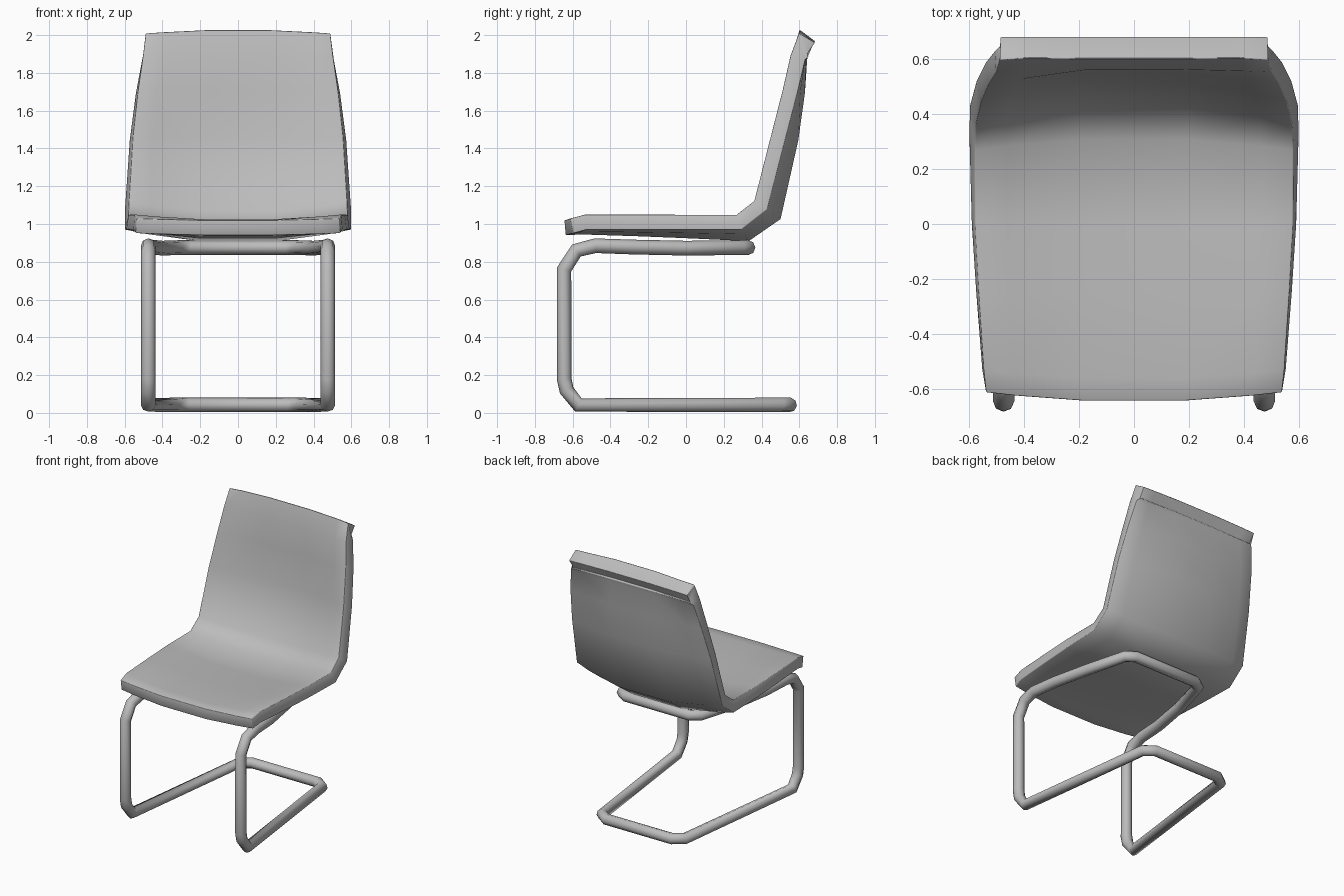
import bpy
import bmesh
import math

cube = bpy.data.objects.get("Cube")
if cube:
    bpy.data.objects.remove(cube, do_unlink=True)

grey = bpy.data.materials.new("plain_grey")
grey.use_nodes = True
COLOUR = (0.5, 0.5, 0.5, 1)
grey.diffuse_color = COLOUR
grey.node_tree.nodes["Principled BSDF"].inputs["Base Color"].default_value = COLOUR


def select_only(obj):
    bpy.ops.object.select_all(action='DESELECT')
    obj.select_set(True)
    bpy.context.view_layer.objects.active = obj


# Seat shell: side rim (y, z), half width, and how far the middle bows (dy, dz)
STATIONS = [
    (-0.605, 0.99, 0.54, -0.035, -0.01),
    (-0.53, 1.01, 0.55, -0.03, -0.025),
    (-0.25, 1.01, 0.57, 0, -0.035),
    (0, 1.01, 0.585, 0, -0.045),
    (0.28, 1.01, 0.59, 0.04, -0.06),
    (0.395, 1.10, 0.588, 0.07, -0.05),
    (0.485, 1.45, 0.565, 0.07, 0),
    (0.55, 1.70, 0.535, 0.04, 0),
    (0.592, 1.88, 0.505, 0.01, 0),
    (0.624, 1.95, 0.488, 0, 0.012),
    (0.66, 1.927, 0.485, 0, 0.008),
]
# Across the shell: fraction of half width, fraction of bow
HALF = [(1, 0), (0.8, 0.4), (0.34, 1)]
COLUMNS = [(-x, bow) for x, bow in HALF] + HALF[::-1]

bm = bmesh.new()
rows = [[bm.verts.new((x * w, y + bow * dy, z + bow * dz)) for x, bow in COLUMNS]
        for y, z, w, dy, dz in STATIONS]
for low, high in zip(rows, rows[1:]):
    for i in range(len(COLUMNS) - 1):
        bm.faces.new((low[i], low[i + 1], high[i + 1], high[i]))
mesh = bpy.data.meshes.new("seat_shell")
bm.to_mesh(mesh)
bm.free()
mesh.materials.append(grey)
shell = bpy.data.objects.new("seat_shell", mesh)
bpy.context.collection.objects.link(shell)

thick = shell.modifiers.new("thickness", 'SOLIDIFY')
thick.thickness = 0.08
thick.offset = 0
thick.use_even_offset = True
rim = shell.modifiers.new("rounded_rim", 'BEVEL')
rim.width = 0.028
rim.segments = 2
rim.limit_method = 'ANGLE'
rim.angle_limit = math.radians(62)
select_only(shell)
bpy.ops.object.shade_smooth_by_angle(angle=math.radians(60))

# Cantilever frame: one side of the tube, mirrored into a closed loop
SIDE = [
    (0.26, 0.33, 0.875), (0.32, 0.29, 0.875), (0.40, 0, 0.872),
    (0.455, -0.28, 0.878), (0.475, -0.48, 0.885), (0.475, -0.58, 0.86),
    (0.475, -0.645, 0.76), (0.475, -0.645, 0.18), (0.475, -0.632, 0.12),
    (0.475, -0.57, 0.042), (0.34, 0.50, 0.042), (0.27, 0.55, 0.042),
]
path = SIDE + [(-x, y, z) for x, y, z in reversed(SIDE)]

curve = bpy.data.curves.new("tube_frame", 'CURVE')
curve.dimensions = '3D'
curve.bevel_depth = 0.039
curve.bevel_resolution = 2
spline = curve.splines.new('POLY')
spline.points.add(len(path) - 1)
for point, place in zip(spline.points, path):
    point.co = (*place, 1)
spline.use_cyclic_u = True
curve.materials.append(grey)
frame = bpy.data.objects.new("tube_frame", curve)
bpy.context.collection.objects.link(frame)
select_only(frame)
bpy.ops.object.convert(target='MESH')
bpy.ops.object.shade_smooth_by_angle(angle=math.radians(60))
